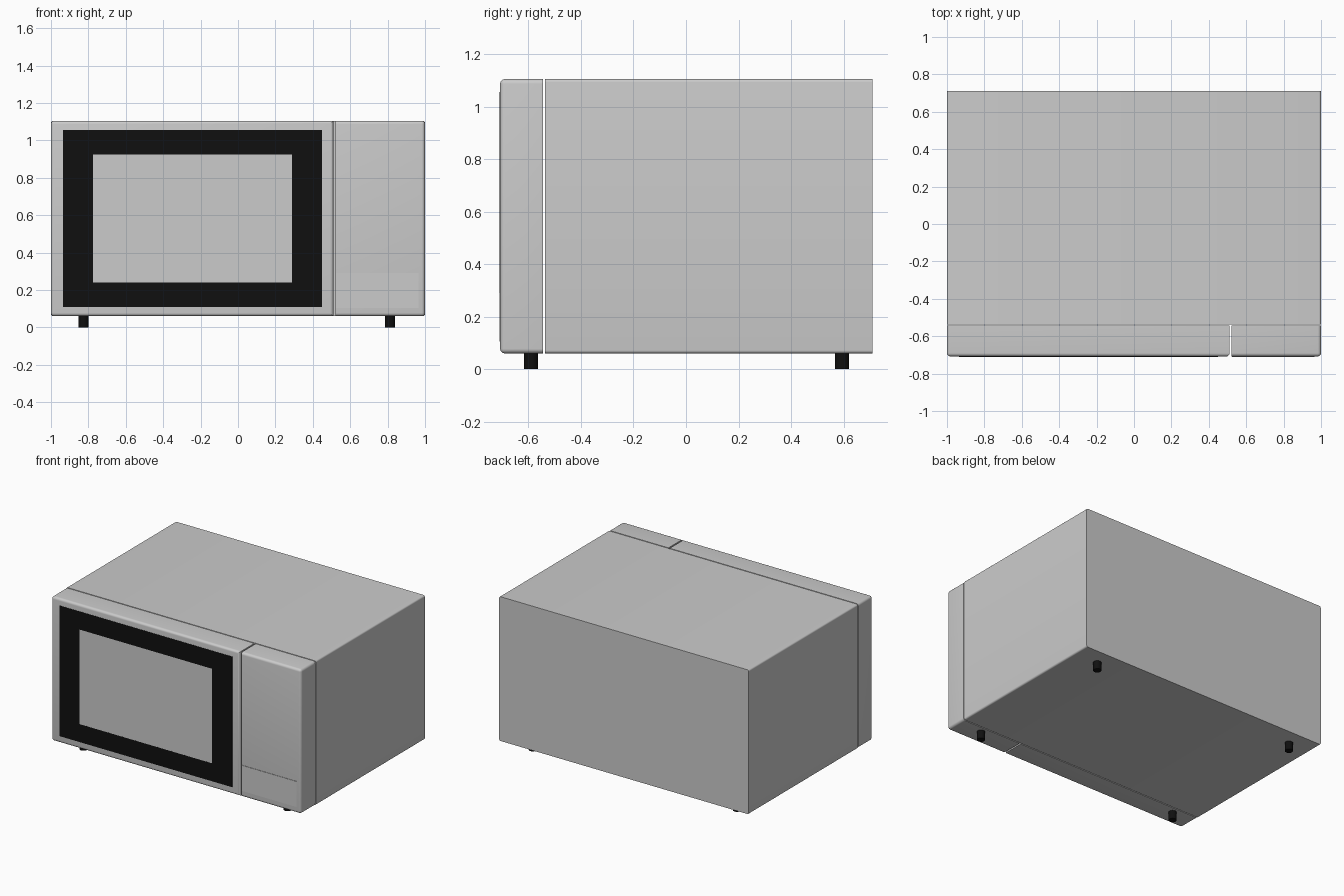
import bpy, bmesh

if "Cube" in bpy.data.objects:
    bpy.data.objects.remove(bpy.data.objects["Cube"])


def finish(name, bm, color=None):
    """Turn a bmesh into a named object with optional colour."""
    bmesh.ops.recalc_face_normals(bm, faces=bm.faces[:])
    mesh = bpy.data.meshes.new(name)
    bm.to_mesh(mesh)
    bm.free()
    obj = bpy.data.objects.new(name, mesh)
    bpy.context.collection.objects.link(obj)
    if color:
        mat = bpy.data.materials.get("black") or bpy.data.materials.new("black")
        mat.diffuse_color = color
        mat.use_nodes = True
        mat.node_tree.nodes["Principled BSDF"].inputs["Base Color"].default_value = mat.diffuse_color
        mesh.materials.append(mat)
    bpy.ops.object.select_all(action='DESELECT')
    obj.select_set(True)
    bpy.context.view_layer.objects.active = obj
    bpy.ops.object.shade_smooth_by_angle(angle=0.6)
    return obj


def box(name, lo, hi, round_edge=None, radius=0.018):
    """Box between two corners; round_edge(midpoint, direction) picks rounded edges."""
    bm = bmesh.new()
    bmesh.ops.create_cube(bm, size=1)
    for v in bm.verts:
        v.co = [(l + h) / 2 + c * (h - l) for l, h, c in zip(lo, hi, v.co)]
    if round_edge:
        edges = [e for e in bm.edges
                 if round_edge((e.verts[0].co + e.verts[1].co) / 2,
                               e.verts[1].co - e.verts[0].co)]
        bmesh.ops.bevel(bm, geom=edges, offset=radius, segments=5,
                        profile=0.5, affect='EDGES')
    return finish(name, bm)


BLACK = (0.005, 0.005, 0.005, 1)
BOTTOM, TOP = 0.06, 1.105
FRONT, SEAM = -0.708, -0.544

# Main housing, softly rounded along its length
box("housing", (-1, SEAM + 0.007, BOTTOM), (1, 0.71, TOP),
    lambda m, d: abs(d.y) > 0.1, 0.012)

# Door, rounded at the front rim and outer left corners
box("door", (-1, FRONT, BOTTOM), (0.511, SEAM, TOP),
    lambda m, d: m.y < FRONT + 0.01 or (abs(d.y) > 0.1 and m.x < 0))

# Control panel, square on the side next to the door
box("control_panel", (0.522, FRONT, BOTTOM), (1, SEAM, TOP),
    lambda m, d: (m.y < FRONT + 0.01 or abs(d.y) > 0.1) and m.x > 0.6)

# Door release button
box("door_button", (0.525, -0.711, 0.105), (0.965, -0.69, 0.29))

# Black frame around the window
bm = bmesh.new()
loops = []
for y in (-0.71, -0.70):
    for x0, x1, z0, z1 in ((-0.935, 0.45, 0.11, 1.055), (-0.775, 0.288, 0.24, 0.925)):
        loops.append([bm.verts.new((x, y, z))
                      for x, z in ((x0, z0), (x1, z0), (x1, z1), (x0, z1))])
outer_f, inner_f, outer_b, inner_b = loops
for a, b in ((outer_f, inner_f), (outer_b, inner_b),
             (outer_f, outer_b), (inner_f, inner_b)):
    for i in range(4):
        j = (i + 1) % 4
        bm.faces.new((a[i], a[j], b[j], b[i]))
finish("window_frame", bm, BLACK)

# Window pane
box("window_pane", (-0.775, -0.7098, 0.24), (0.288, -0.70, 0.925))

# Four round feet
for side, x in (("left", -0.825), ("right", 0.812)):
    for end, y in (("front", -0.59), ("back", 0.594)):
        bm = bmesh.new()
        bmesh.ops.create_cone(bm, cap_ends=True, segments=24, radius1=0.027,
                              radius2=0.027, depth=0.065)
        bmesh.ops.translate(bm, verts=bm.verts[:], vec=(x, y, 0.0325))
        finish(f"foot_{end}_{side}", bm, BLACK)
